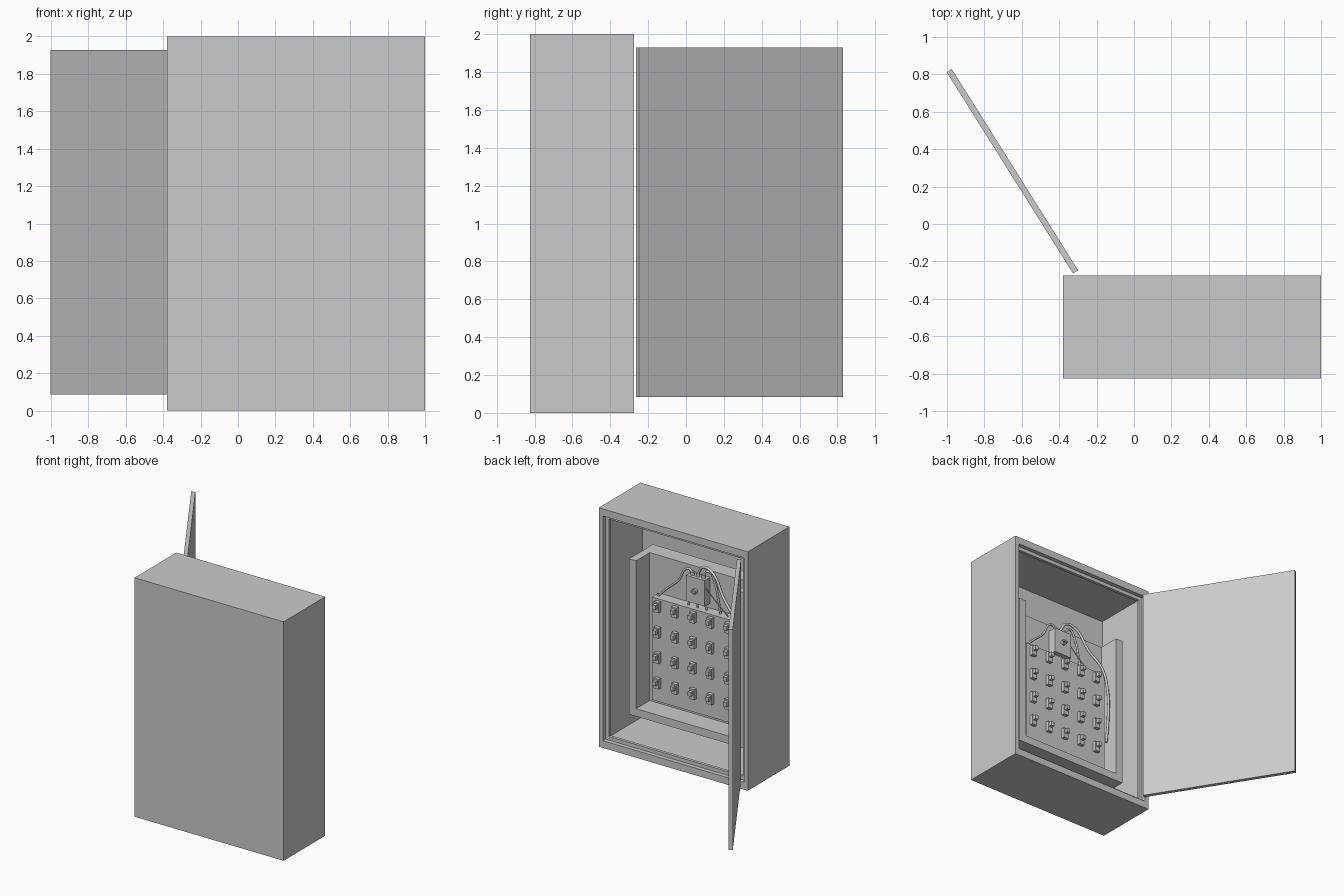
import bpy, bmesh, math
from mathutils import Matrix, Vector

if "Cube" in bpy.data.objects:
    bpy.data.objects.remove(bpy.data.objects["Cube"])

GREY = (0.6, 0.6, 0.6, 1.0)
paint = bpy.data.materials.new("grey_paint")
paint.use_nodes = True
paint.diffuse_color = GREY
paint.node_tree.nodes["Principled BSDF"].inputs["Base Color"].default_value = GREY


def finish(name, bm):
    """Turn a bmesh into a painted object."""
    bmesh.ops.recalc_face_normals(bm, faces=bm.faces)
    mesh = bpy.data.meshes.new(name)
    bm.to_mesh(mesh)
    bm.free()
    mesh.materials.append(paint)
    obj = bpy.data.objects.new(name, mesh)
    bpy.context.collection.objects.link(obj)
    return obj


def add_box(bm, x, y, z):
    """Add a box from three (low, high) ranges."""
    size = [b - a for a, b in (x, y, z)]
    mid = [(a + b) / 2 for a, b in (x, y, z)]
    bmesh.ops.create_cube(bm, size=1, matrix=Matrix.Translation(mid) @ Matrix.Diagonal((*size, 1)))


def boxes(name, *ranges):
    bm = bmesh.new()
    for r in ranges:
        add_box(bm, *r)
    return finish(name, bm)


def around(c, half):
    return (c - half, c + half)


def cylinder(name, centre, radius, depth, axis="Z", sides=12):
    bm = bmesh.new()
    turn = Matrix.Rotation(math.pi / 2, 4, "X") if axis == "Y" else Matrix()
    bmesh.ops.create_cone(bm, cap_ends=True, segments=sides, radius1=radius, radius2=radius,
                          depth=depth, matrix=Matrix.Translation(centre) @ turn)
    return finish(name, bm)


def cable(name, points, radius=0.009):
    """Smooth round cable through the given points."""
    curve = bpy.data.curves.new(name, "CURVE")
    curve.dimensions = "3D"
    curve.bevel_depth = radius
    curve.bevel_resolution = 2
    curve.resolution_u = 8
    curve.use_fill_caps = True
    spline = curve.splines.new("BEZIER")
    spline.bezier_points.add(len(points) - 1)
    for bp, p in zip(spline.bezier_points, points):
        bp.co = p
        bp.handle_left_type = bp.handle_right_type = "AUTO"
    curve.materials.append(paint)
    obj = bpy.data.objects.new(name, curve)
    bpy.context.collection.objects.link(obj)


# Cabinet shell: nested rectangles (side inset, top/bottom inset, y) bridged into one skin
BACK, FRONT = -0.825, -0.275
bm = bmesh.new()
loops = []
for inset_x, inset_z, y in [(0, 0, BACK), (0, 0, FRONT), (0.037, 0.06, FRONT),
                            (0.037, 0.06, FRONT - 0.035), (0.068, 0.09, FRONT - 0.035),
                            (0.068, 0.09, FRONT - 0.06), (0.037, 0.06, FRONT - 0.06),
                            (0.037, 0.06, -0.80)]:
    x0, x1, z0, z1 = -0.38 + inset_x, 1.0 - inset_x, inset_z, 2.0 - inset_z
    loops.append([bm.verts.new((x, y, z)) for x, z in ((x0, z0), (x1, z0), (x1, z1), (x0, z1))])
for a, b in zip(loops, loops[1:]):
    for i in range(4):
        j = (i + 1) % 4
        bm.faces.new((a[i], a[j], b[j], b[i]))
bm.faces.new(loops[0])
bm.faces.new(loops[-1])
finish("cabinet_shell", bm)

# Open door, swung out on the hinge side
door = boxes("door", (around(0, 0.635), around(0, 0.016), around(0, 0.922)))
door.location = (-0.65, 0.282, 1.007)
door.rotation_euler.z = math.atan2(1.075, -0.675)

# Inner tray: thick back, two sides and a floor, open at the top
TX0, TX1, TZ0, TZ1, WALL = -0.24, 0.828, 0.257, 1.56, 0.065
TRAY_Y, RIM_Y = -0.61, -0.43
boxes("tray_back", ((TX0, TX1), (-0.745, TRAY_Y), (TZ0, TZ1)))
boxes("tray_sides",
      ((TX0, TX0 + WALL), (TRAY_Y, RIM_Y), (TZ0, TZ1)),
      ((TX1 - WALL, TX1), (TRAY_Y, RIM_Y), (TZ0, TZ1)))
boxes("tray_floor", ((TX0 + WALL, TX1 - WALL), (TRAY_Y, RIM_Y), (TZ0, TZ0 + WALL)))
boxes("tray_spacers", *[(around(x, 0.04), (-0.80, -0.745), around(z, 0.04))
                        for x in (TX0 + 0.15, TX1 - 0.15) for z in (TZ0 + 0.15, TZ1 - 0.15)])

# Switch panel with a grid of toggles
PANEL_Y = -0.52
boxes("switch_panel", ((-0.13, 0.68), (TRAY_Y, PANEL_Y), (0.385, 1.245)))
cells = [(0.62 - 0.164 * col, 1.185 - 0.213 * row) for col in range(5) for row in range(4)]
boxes("switch_bases", *[(around(x, 0.023), (PANEL_Y, PANEL_Y + 0.03), around(z, 0.043))
                        for x, z in cells])
boxes("switch_levers", *[(around(x, 0.015), (PANEL_Y + 0.03, PANEL_Y + 0.06), around(z + 0.012, 0.018))
                         for x, z in cells])

# Control box with knob and cable sockets
BX, BZ = 0.288, 1.395
boxes("control_box", (around(BX, 0.085), (TRAY_Y, -0.535), around(BZ, 0.108)))
cylinder("control_knob", (BX, -0.525, BZ), 0.022, 0.025, "Y")
boxes("knob_grip", (around(BX, 0.02), (-0.513, -0.50), around(BZ, 0.007)))
for i, side in enumerate((-1, 0, 1)):
    cylinder(f"top_socket_{i + 1}", (BX + 0.05 * side, -0.57, BZ + 0.12), 0.016, 0.03)

# Cables from the box to the panel
top, low = BZ + 0.13, BZ - 0.108
cable("left_cable", [(BX + 0.05, -0.57, top), (0.38, -0.57, 1.545), (0.47, -0.57, 1.42),
                     (0.57, -0.57, 1.33), (0.655, -0.57, 1.245)])
cable("main_cable", [(BX, -0.57, top), (0.23, -0.56, 1.60), (0.14, -0.55, 1.58),
                     (0.03, -0.53, 1.42), (-0.09, -0.50, 1.28), (-0.145, -0.50, 1.10),
                     (-0.15, -0.50, 0.85), (-0.14, -0.51, 0.63)], 0.011)
cable("second_cable", [(BX - 0.05, -0.57, top), (0.19, -0.57, 1.57), (0.13, -0.57, 1.48),
                       (0.10, -0.57, 1.36), (0.08, -0.57, 1.245)])
for i, (side, reach) in enumerate(((1, 0.03), (0, 0), (-1, -0.03))):
    x = BX + 0.055 * side
    cable(f"lower_cable_{i + 1}", [(x, -0.57, low), (x + reach * 0.8, -0.565, low - 0.02),
                                   (x + reach, -0.565, 1.245)], 0.008)
cable("thin_wire", [(BX - 0.085, -0.56, BZ + 0.03), (0.10, -0.56, 1.33), (0.0, -0.56, 1.245)], 0.004)
